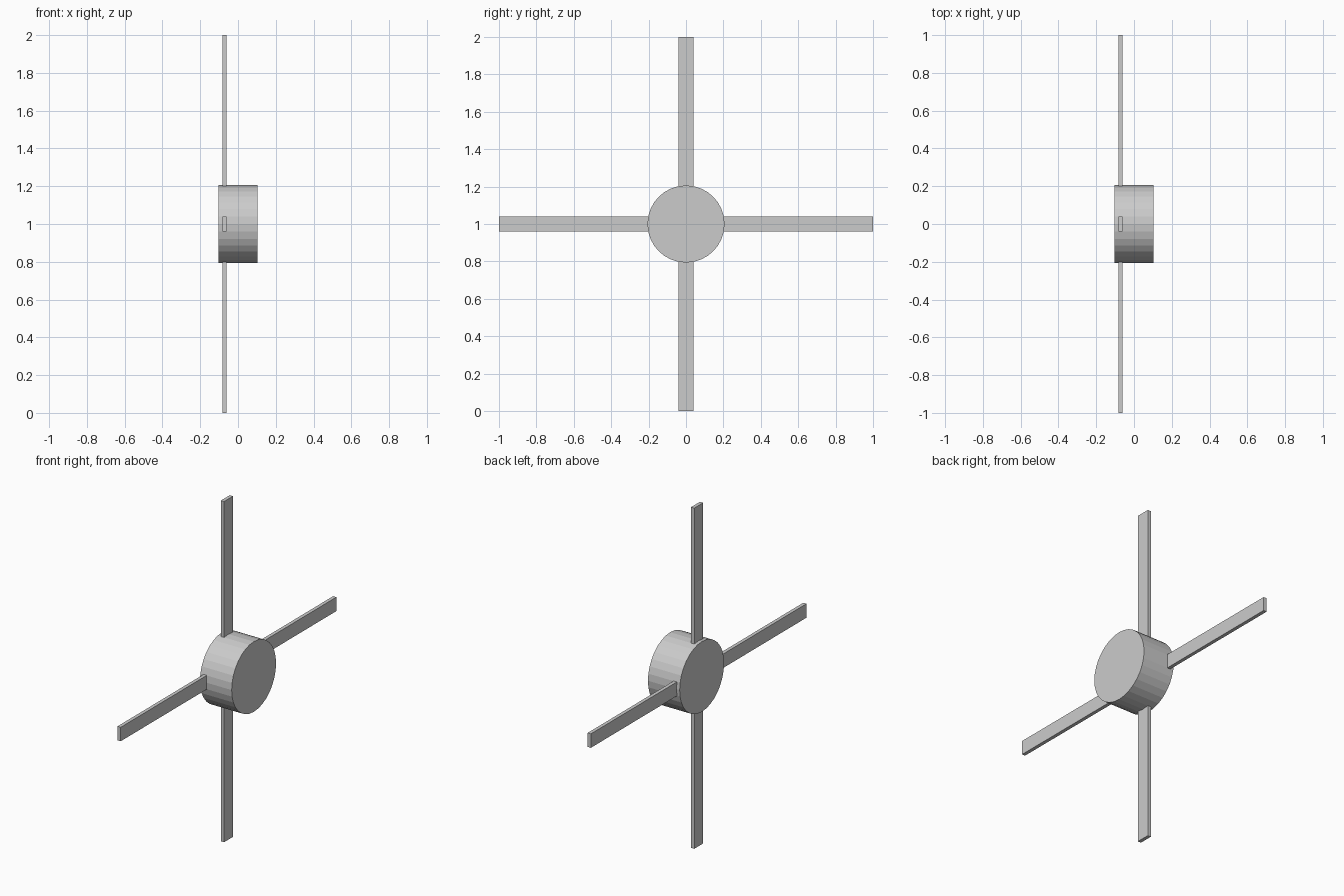
import bpy
from math import radians
from mathutils import Matrix, Vector

if "Cube" in bpy.data.objects:
    bpy.data.objects.remove(bpy.data.objects["Cube"])

CENTRE = Vector((0, 0, 1))

# Hub: short drum lying along x
bpy.ops.mesh.primitive_cylinder_add(vertices=32, radius=0.206, depth=0.206,
                                    location=CENTRE, rotation=(0, radians(90), 0))
bpy.context.object.name = "hub"


def add_blade(index):
    """Flat bar pointing outward from inside the hub."""
    inner, outer = 0.12, 1.0
    bpy.ops.mesh.primitive_cube_add(size=1)
    blade = bpy.context.object
    blade.name = f"blade_{index + 1}"
    shape = (Matrix.Translation((-0.072, 0, (inner + outer) / 2))
             @ Matrix.Diagonal((0.021, 0.082, outer - inner, 1)))
    blade.data.transform(shape)
    blade.location = CENTRE
    blade.rotation_euler.x = radians(90 * index)


# Four blades around the hub
for i in range(4):
    add_blade(i)
